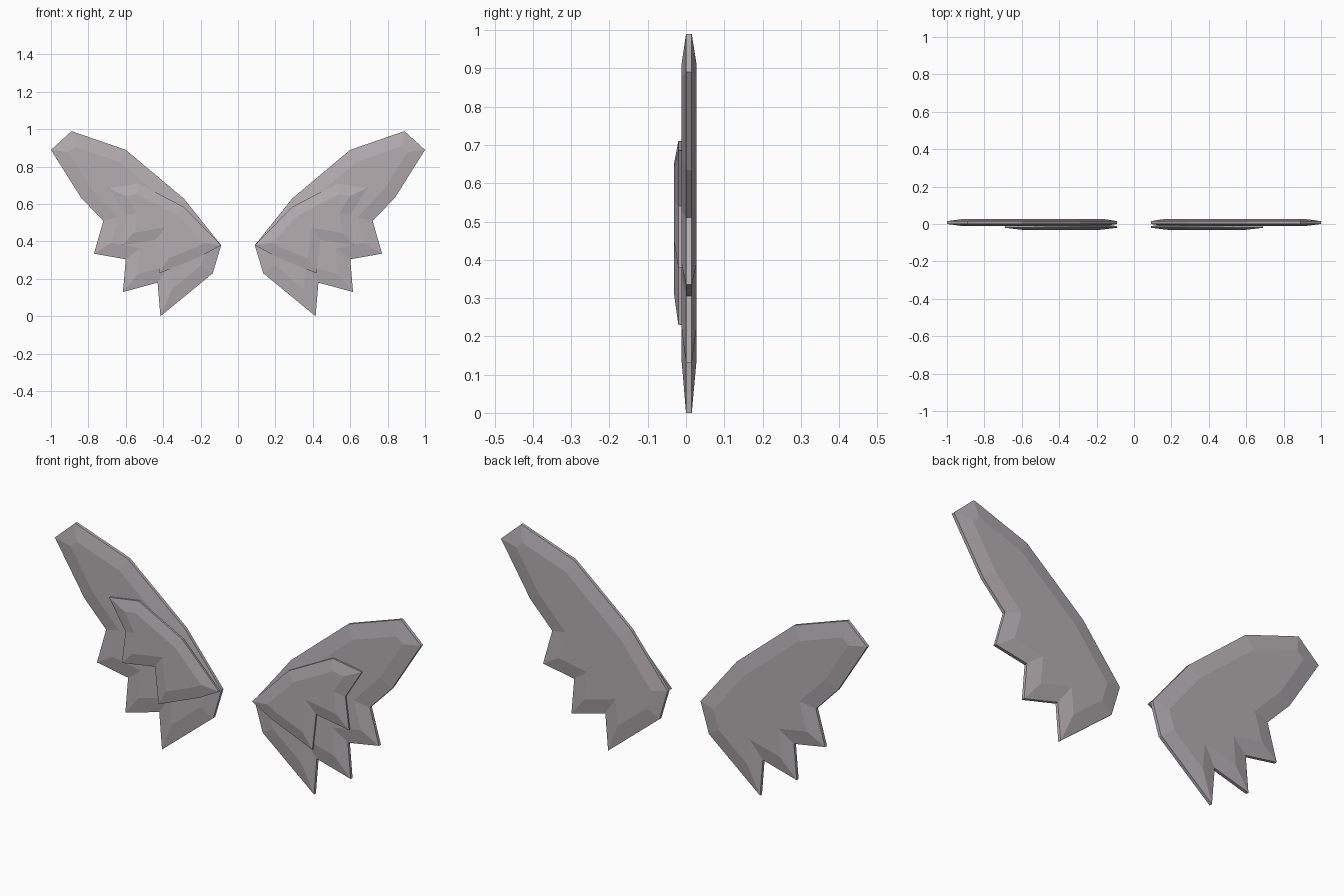
import bpy, bmesh

cube = bpy.data.objects.get("Cube")
if cube:
    bpy.data.objects.remove(cube, do_unlink=True)

# Single colour
feather = bpy.data.materials.new("mauve_grey")
feather.use_nodes = True
colour = (0.46, 0.42, 0.44, 1.0)
feather.diffuse_color = colour
feather.node_tree.nodes["Principled BSDF"].inputs["Base Color"].default_value = colour


def bevelled_plate(name, outline, side, wall, faces_y, inset):
    """Flat plate with an upright rim and sloping borders front and back."""
    bm = bmesh.new()
    rim = [[bm.verts.new((side * x, y, z)) for x, z in outline] for y in wall]
    caps = [bm.faces.new(ring) for ring in rim]
    count = len(outline)
    for i in range(count):
        j = (i + 1) % count
        bm.faces.new((rim[0][i], rim[0][j], rim[1][j], rim[1][i]))
    bmesh.ops.recalc_face_normals(bm, faces=bm.faces[:])
    # Raised middle of each cap
    for cap, y in zip(caps, faces_y):
        bmesh.ops.inset_region(bm, faces=[cap], thickness=inset,
                               use_even_offset=True, use_boundary=True)
        for v in cap.verts:
            v.co.y = y
    bmesh.ops.recalc_face_normals(bm, faces=bm.faces[:])
    mesh = bpy.data.meshes.new(name)
    bm.to_mesh(mesh)
    bm.free()
    mesh.materials.append(feather)
    obj = bpy.data.objects.new(name, mesh)
    bpy.context.collection.objects.link(obj)
    return obj


# Outlines in x, z, from the root along the top edge to the feather tips
wing = [(0.09, 0.38), (0.29, 0.63), (0.60, 0.89), (0.89, 0.99), (1.0, 0.89),
        (0.84, 0.635), (0.72, 0.51), (0.77, 0.335), (0.60, 0.305),
        (0.615, 0.13), (0.43, 0.18), (0.415, 0.0), (0.135, 0.23)]
covert = [(0.09, 0.38), (0.29, 0.585), (0.53, 0.71), (0.69, 0.685),
          (0.60, 0.54), (0.62, 0.38), (0.44, 0.41), (0.42, 0.23), (0.20, 0.32)]

for label, side in (("left", 1), ("right", -1)):
    # Main wing
    bevelled_plate(label + "_wing", wing, side, (0.0, 0.015), (-0.012, 0.028), 0.072)
    # Short overlapping feathers on the front
    bevelled_plate(label + "_covert_feathers", covert, side,
                   (-0.02, -0.011), (-0.031, 0.0), 0.055)
